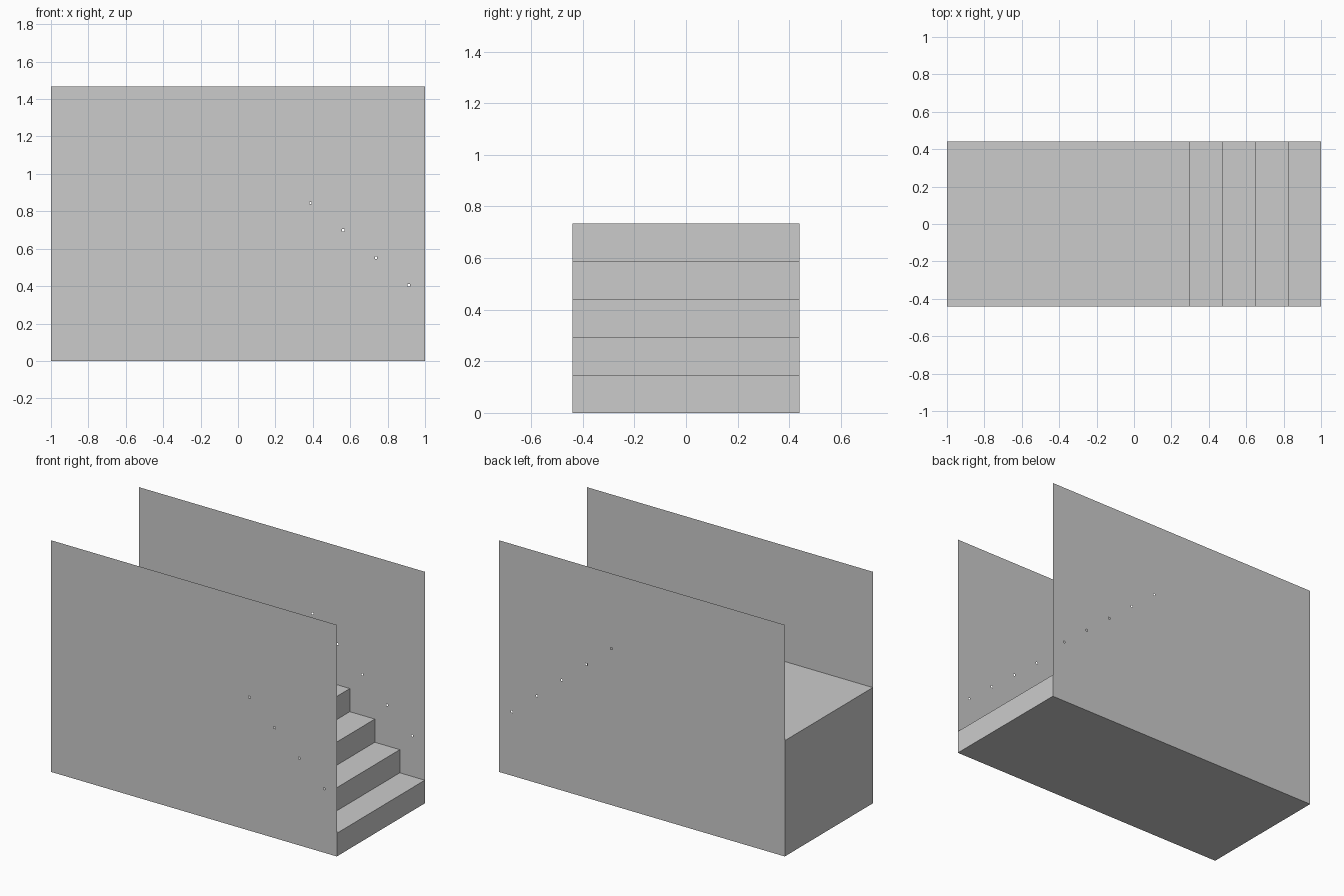
import bpy, bmesh

if "Cube" in bpy.data.objects:
    bpy.data.objects.remove(bpy.data.objects["Cube"])

W = 0.44            # half width of the stair
RISE = 0.1466       # step height
RUN = 0.175         # step depth
STEPS = 5
WALL_H = 1.466
HOLE = 0.006        # half size of the peep holes


def finish(bm, name):
    mesh = bpy.data.meshes.new(name)
    bm.to_mesh(mesh)
    bm.free()
    obj = bpy.data.objects.new(name, mesh)
    bpy.context.collection.objects.link(obj)
    return obj


# Stair block: stepped outline swept across the width, sides closed by the walls
def stair():
    profile = [(-1, 0), (1, 0)]
    for i in range(STEPS):
        x, z = 1 - i * RUN, (i + 1) * RISE
        profile += [(x, z), (x - RUN if i < STEPS - 1 else -1, z)]
    bm = bmesh.new()
    front = [bm.verts.new((x, -W, z)) for x, z in profile]
    back = [bm.verts.new((x, W, z)) for x, z in profile]
    n = len(profile)
    for i in range(n):
        j = (i + 1) % n
        bm.faces.new((front[j], front[i], back[i], back[j]))
    return finish(bm, "stair_steps")


# Thin side wall with a rising row of tiny square holes
def wall(name, y, holes):
    bm = bmesh.new()

    def loop(x0, x1, z0, z1):
        vs = [bm.verts.new((x, y, z)) for x, z in
              ((x0, z0), (x1, z0), (x1, z1), (x0, z1))]
        return [bm.edges.new((vs[i], vs[(i + 1) % 4])) for i in range(4)]

    edges = loop(-1, 1, 0, WALL_H)
    for i in range(holes):
        x, z = 0.913 - i * RUN, 0.405 + i * RISE
        edges += loop(x - HOLE, x + HOLE, z - HOLE, z + HOLE)
    side = 1 if y > 0 else -1
    bmesh.ops.triangle_fill(bm, edges=edges, use_beauty=True,
                            use_dissolve=False, normal=(0, side, 0))
    for f in bm.faces:
        f.normal_update()
        if f.normal.y * side < 0:
            f.normal_flip()
    return finish(bm, name)


block = stair()
bm = bmesh.new()
bm.from_mesh(block.data)
# Outward-facing check using the floor face
for f in bm.faces:
    f.normal_update()
floor = min(bm.faces, key=lambda f: f.calc_center_median().z)
if floor.normal.z > 0:
    bmesh.ops.reverse_faces(bm, faces=bm.faces[:])
bm.to_mesh(block.data)
bm.free()

wall("front_wall", -W, 4)
wall("back_wall", W, 5)
